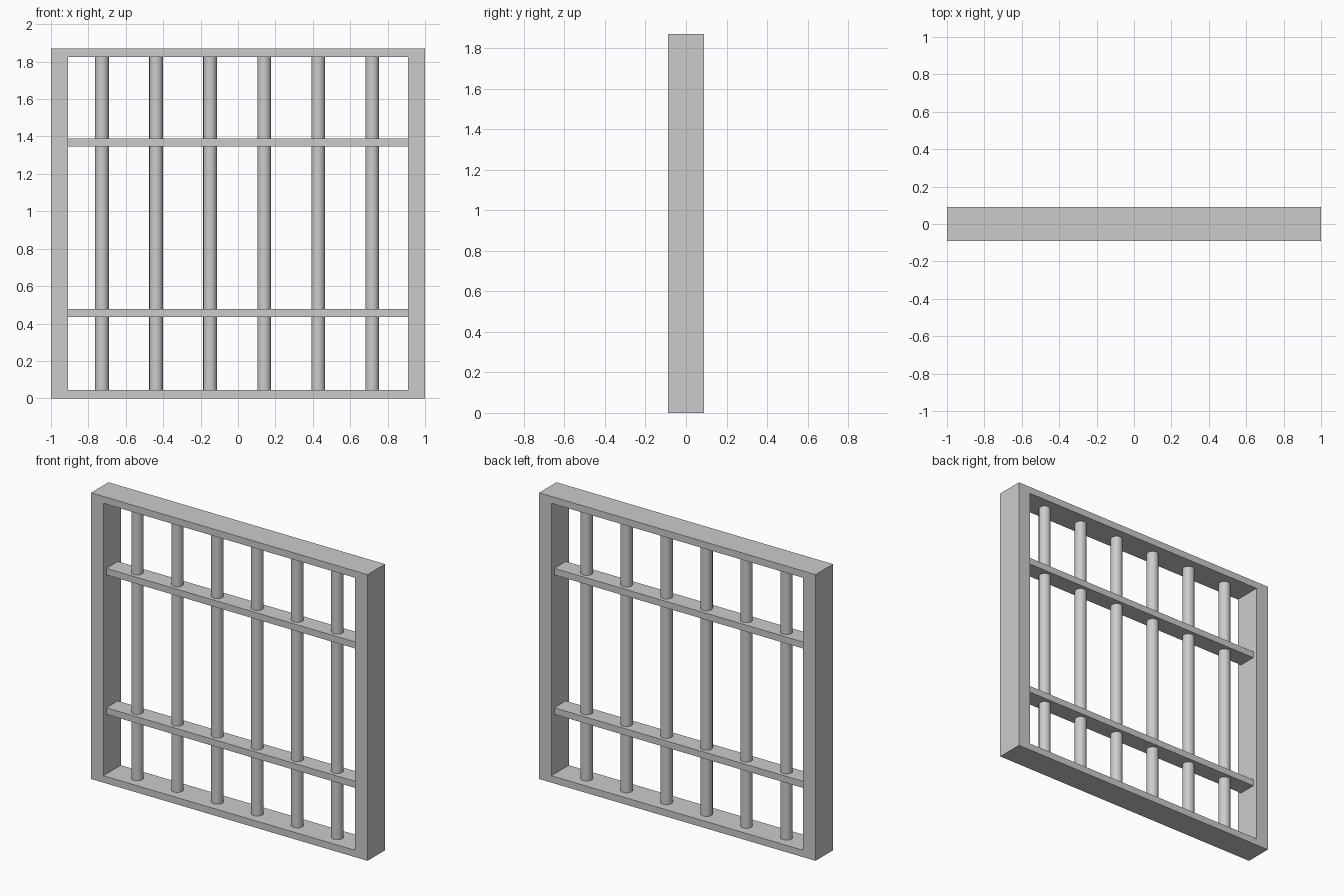
import bpy, bmesh, math

if "Cube" in bpy.data.objects:
    bpy.data.objects.remove(bpy.data.objects["Cube"])

HEIGHT = 1.87
HALF_DEPTH = 0.09
POST = 0.09      # side post width
RAIL = 0.045     # top and bottom rail height
INNER = 1.0 - POST


def rect(x, z0, z1):
    return [(-x, z0), (x, z0), (x, z1), (-x, z1)]


def make_frame():
    """One-piece rectangular frame: ring of four quads, extruded in depth."""
    bm = bmesh.new()
    outer = [bm.verts.new((x, -HALF_DEPTH, z)) for x, z in rect(1.0, 0, HEIGHT)]
    inner = [bm.verts.new((x, -HALF_DEPTH, z)) for x, z in rect(INNER, RAIL, HEIGHT - RAIL)]
    for i in range(4):
        j = (i + 1) % 4
        bm.faces.new((outer[i], outer[j], inner[j], inner[i]))
    geom = bmesh.ops.extrude_face_region(bm, geom=bm.faces[:], use_keep_orig=True)["geom"]
    verts = [g for g in geom if isinstance(g, bmesh.types.BMVert)]
    bmesh.ops.translate(bm, verts=verts, vec=(0, 2 * HALF_DEPTH, 0))
    bmesh.ops.recalc_face_normals(bm, faces=bm.faces[:])
    mesh = bpy.data.meshes.new("window_frame")
    bm.to_mesh(mesh)
    bm.free()
    bpy.context.collection.objects.link(bpy.data.objects.new("window_frame", mesh))


def crossbar(name, z):
    bpy.ops.mesh.primitive_cube_add(size=1, location=(0, 0, z))
    ob = bpy.context.object
    ob.name = name
    ob.scale = (2 * INNER, 0.118, 0.043)
    bpy.ops.object.transform_apply(location=False, rotation=False, scale=True)


def upright_bar(index, x):
    bpy.ops.mesh.primitive_cylinder_add(vertices=16, radius=0.037, depth=HEIGHT - 2 * RAIL,
                                        end_fill_type='NOTHING',
                                        location=(x, 0, HEIGHT / 2))
    bpy.context.object.name = f"upright_bar_{index + 1}"
    bpy.ops.object.shade_smooth_by_angle(angle=math.radians(40))


# Outer frame
make_frame()

# Horizontal crossbars
crossbar("lower_crossbar", 0.456)
crossbar("upper_crossbar", 1.367)

# Six round uprights
for i in range(6):
    upright_bar(i, -0.727 + 0.289 * i)
